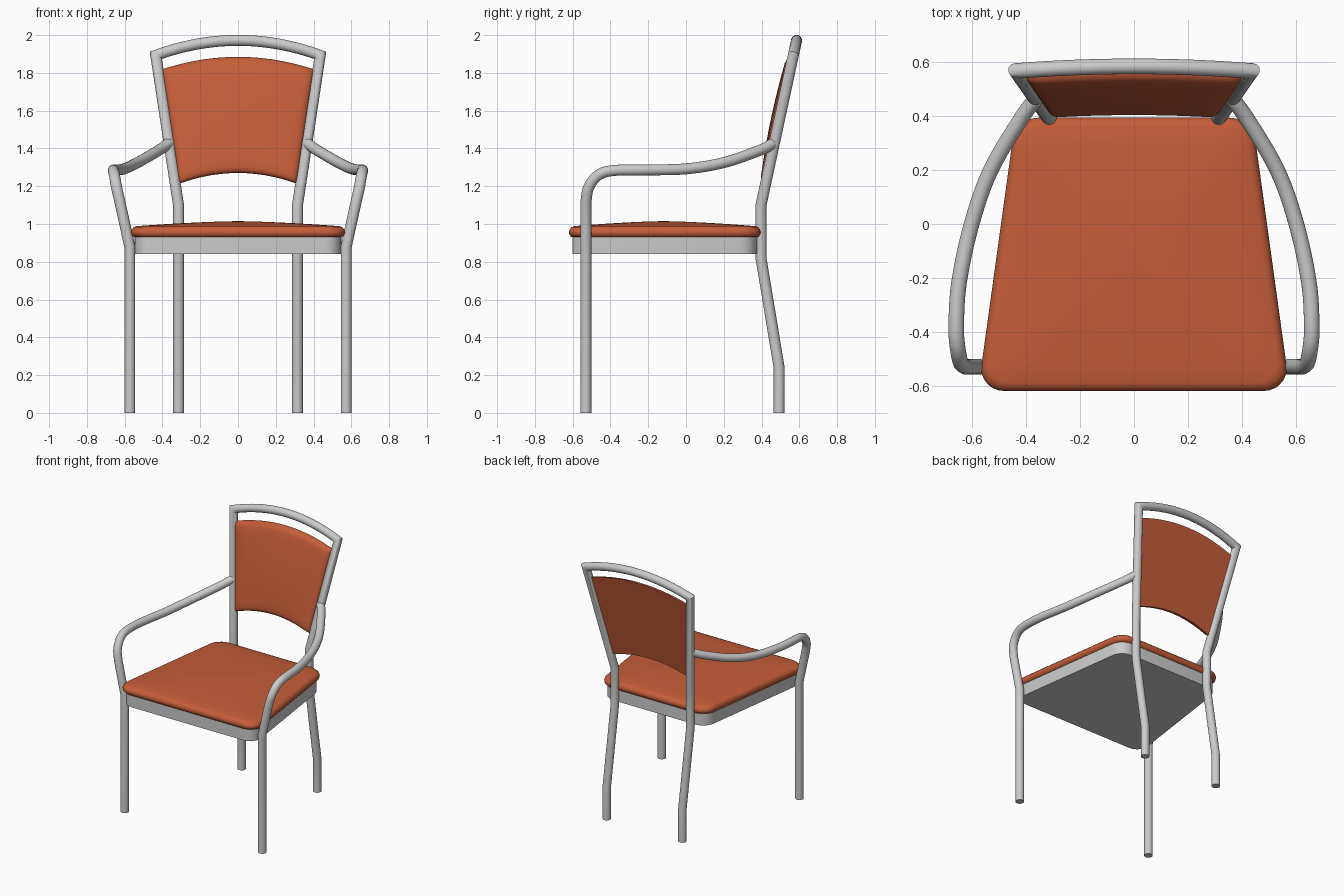
import bpy, bmesh, math
from mathutils import Vector

if "Cube" in bpy.data.objects:
    bpy.data.objects.remove(bpy.data.objects["Cube"])

R = 0.029  # tube radius
ORANGE = bpy.data.materials.new("orange_upholstery")
ORANGE.diffuse_color = (0.56, 0.11, 0.04, 1)
ORANGE.use_nodes = True
ORANGE.node_tree.nodes["Principled BSDF"].inputs["Base Color"].default_value = ORANGE.diffuse_color


def finish(name, verts, faces, mat=None, mirror=False, angle=35):
    me = bpy.data.meshes.new(name)
    me.from_pydata(verts, [], faces)
    bm = bmesh.new()
    bm.from_mesh(me)
    bmesh.ops.recalc_face_normals(bm, faces=bm.faces)
    bm.to_mesh(me)
    bm.free()
    ob = bpy.data.objects.new(name, me)
    bpy.context.collection.objects.link(ob)
    if mat:
        me.materials.append(mat)
    if mirror:
        ob.modifiers.new("mirror", "MIRROR")
    bpy.ops.object.select_all(action="DESELECT")
    ob.select_set(True)
    bpy.context.view_layer.objects.active = ob
    bpy.ops.object.shade_smooth_by_angle(angle=math.radians(angle))
    return ob


def loft(name, rings, **kw):
    n = len(rings[0])
    verts = [v for r in rings for v in r]
    faces = [(k * n + i, k * n + (i + 1) % n, (k + 1) * n + (i + 1) % n, (k + 1) * n + i)
             for k in range(len(rings) - 1) for i in range(n)]
    faces += [tuple(range(n)), tuple(range((len(rings) - 1) * n, len(rings) * n))]
    return finish(name, verts, faces, **kw)


def tube(name, path, sides=20, **kw):
    # sweep a circle, mitring it at every path point
    p = [Vector(q) for q in path]
    d = [(b - a).normalized() for a, b in zip(p, p[1:])]
    u = Vector((1, 0, 0))
    u = (u - d[0] * u.dot(d[0])).normalized()
    v = d[0].cross(u)
    ring = [p[0] + R * (math.cos(t) * u + math.sin(t) * v)
            for t in (2 * math.pi * i / sides for i in range(sides))]
    rings = [ring]
    for i in range(1, len(p)):
        n = d[i - 1] + d[i] if i < len(d) else d[-1]
        ring = [q + d[i - 1] * ((p[i] - q).dot(n) / d[i - 1].dot(n)) for q in ring]
        rings.append(ring)
    return loft(name, rings, **kw)


def spline(pts, steps=6):
    p = [Vector(q) for q in pts]
    p = [2 * p[0] - p[1]] + p + [2 * p[-1] - p[-2]]
    out = []
    for a, b, c, e in zip(p, p[1:], p[2:], p[3:]):
        for s in range(steps):
            t = s / steps
            out.append(0.5 * (2 * b + (c - a) * t + (2 * a - 5 * b + 4 * c - e) * t ** 2
                              + (3 * b - a - 3 * c + e) * t ** 3))
    return out + [p[-2]]


# Back posts and top rail: one continuous tube
def lean(z):
    return 0.397 + 0.216 * (z - 1.1)


right = [(0.315, 0.493, 0), (0.315, 0.493, 0.24), (0.315, 0.397, 0.82), (0.315, 0.397, 1.1)]
rail = []
for i in range(25):
    x = 0.435 * (1 - i / 12)
    z = 1.893 + 0.079 * (1 - (x / 0.435) ** 2)
    rail.append((x, lean(z), z))
tube("back_frame", right + rail + [(-x, y, z) for x, y, z in reversed(right)])

# Front legs flowing into the armrests
arm = spline([(0.626, -0.53, 1.12), (0.643, -0.515, 1.195), (0.654, -0.465, 1.258),
              (0.66, -0.385, 1.283), (0.65, -0.22, 1.286), (0.603, 0, 1.292),
              (0.532, 0.2, 1.325), (0.42, 0.39, 1.39), (0.362, 0.468, 1.43)])
tube("front_leg_and_arm", [(0.573, -0.53, 0), (0.573, -0.53, 0.88)] + arm, mirror=True)


# Seat outline: rounded trapezoid
def outline(inset, z):
    f, b = -0.62 + inset, 0.395 - inset
    w = lambda y: 0.567 - inset - 0.127 * (y + 0.53) / 0.92
    pts = []
    for y, sy, r in ((f, 1, 0.085), (b, -1, 0.10)):
        cx, cy = w(y + sy * r) - r, y + sy * r
        arc = [(cx + r * math.cos(t), cy - sy * r * math.sin(t))
               for t in (math.pi / 2 * k / 6 for k in range(7))]
        pts += arc[::-1] if sy > 0 else arc
    pts += [(-x, y) for x, y in reversed(pts)]
    return [(x, y, z) for x, y in pts]


loft("seat_frame", [outline(0.018, 0.84), outline(0.018, 0.945)])

rings = [outline(i, z) for i, z in ((0.03, 0.929), (0.012, 0.932), (0.003, 0.943), (0, 0.957),
                                    (0.004, 0.971), (0.014, 0.983), (0.03, 0.989))]
base = rings[-1]
for s in (0.85, 0.7, 0.55, 0.4, 0.25, 0.1, 0.02):
    rings.append([(x * s, -0.12 + (y + 0.12) * s, 0.989 + 0.026 * (1 - s ** 1.5))
                  for x, y, z in base])
loft("seat_cushion", rings, mat=ORANGE, angle=60)

# Back panel: padded front, flat rear, arched top and bottom edges
params = [0, 0.008, 0.025, 0.055] + [0.055 + 0.89 * k / 12 for k in range(1, 12)] \
    + [0.945, 0.975, 0.992, 1]
N = len(params)


def puff(t):
    e = min(t, 1 - t)
    return math.sqrt(1 - (1 - min(e / 0.055, 1)) ** 2)


verts = []
for front in (1, 0):
    for v in params:
        for u in params:
            a = 2 * u - 1
            arch = 1 - a * a
            z = (1.213 + 0.057 * arch) * (1 - v) + (1.818 + 0.067 * arch) * v
            x = a * (0.315 + 0.12 * (z - 0.06 * arch - 1.1) / 0.793 - 0.02)
            pad = 0.03 * puff(u) * puff(v) + 0.012 * arch * 4 * v * (1 - v)
            verts.append((x, lean(z) - (0.004 + pad if front else -0.006), z))
faces = []
for o in (0, N * N):
    faces += [(o + j * N + i, o + j * N + i + 1, o + (j + 1) * N + i + 1, o + (j + 1) * N + i)
              for j in range(N - 1) for i in range(N - 1)]
edge = [i for i in range(N)] + [j * N + N - 1 for j in range(1, N)] \
    + [(N - 1) * N + i for i in range(N - 2, -1, -1)] + [j * N for j in range(N - 2, 0, -1)]
faces += [(a, b, b + N * N, a + N * N) for a, b in zip(edge, edge[1:] + edge[:1])]
finish("back_panel", verts, faces, mat=ORANGE, angle=50)
